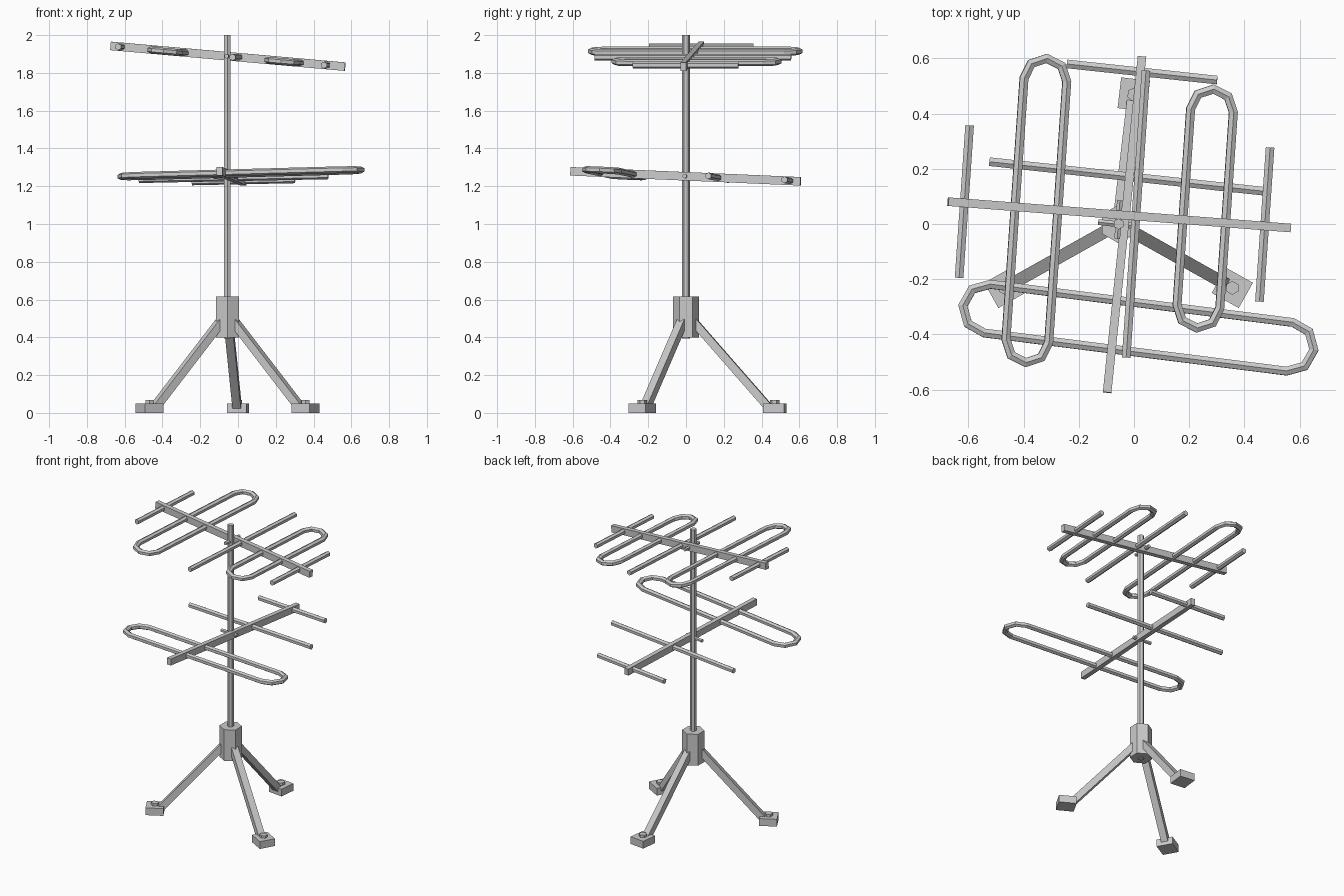
import bpy, bmesh
from math import sin, cos, pi, radians
from mathutils import Vector as V

if "Cube" in bpy.data.objects:
    bpy.data.objects.remove(bpy.data.objects["Cube"])

Z = V((0, 0, 1))
MX = -0.056  # mast x


def ngon(r, n=6):
    return [(r * sin(2 * pi * i / n), r * cos(2 * pi * i / n)) for i in range(n)]


def rect(w, h):
    return [(-w / 2, -h / 2), (w / 2, -h / 2), (w / 2, h / 2), (-w / 2, h / 2)]


def sweep(name, path, section, up=Z, closed=False):
    """Sweep a (side, up) section along a path lying in a plane, with mitred corners."""
    pts = [V(p) for p in path]
    n, m = len(pts), len(section)
    bm = bmesh.new()
    rings = []
    for i, p in enumerate(pts):
        a = (p - pts[i - 1]).normalized() if closed or i else None
        b = (pts[(i + 1) % n] - p).normalized() if closed or i < n - 1 else None
        a, b = a or b, b or a
        d = (a + b).normalized()
        side = d.cross(up).normalized()
        top = side.cross(d)
        k = 1 / d.dot(a)
        rings.append([bm.verts.new(p + side * s * k + top * t) for s, t in section])
    for i in range(n if closed else n - 1):
        r, q = rings[i], rings[(i + 1) % n]
        for j in range(m):
            bm.faces.new((r[j], r[(j + 1) % m], q[(j + 1) % m], q[j]))
    if not closed:
        bm.faces.new(rings[0])
        bm.faces.new(rings[-1])
    bmesh.ops.recalc_face_normals(bm, faces=bm.faces)
    me = bpy.data.meshes.new(name)
    bm.to_mesh(me)
    bm.free()
    ob = bpy.data.objects.new(name, me)
    bpy.context.collection.objects.link(ob)
    return ob


def rod(name, c, d, length, r=0.018):
    d = V(d).normalized() * length / 2
    return sweep(name, [V(c) - d, V(c) + d], ngon(r))


def loop(name, c, u, v, length, width):
    """Folded element: straight sides along u, half-octagon ends."""
    u, v, c = V(u).normalized(), V(v).normalized(), V(c)
    r = width / 2
    path = []
    for s in (1, -1):
        for i in range(5):
            a = -pi / 2 + i * pi / 4
            path.append(c + s * (u * (length / 2 - r + r * cos(a)) + v * r * sin(a)))
    return sweep(name, path, ngon(0.018), u.cross(v).normalized(), True)


# mast and hub
sweep("mast", [(MX, 0, 0.395), (MX, 0, 2)], ngon(0.02), V((0, 1, 0)))
sweep("tripod_hub", [(MX, 0, 0.4), (MX, 0, 0.615)], ngon(0.07), V((0, 1, 0)))

# tripod legs, feet and foot bolts
for name, ang in (("right", -29.3), ("back", 83.3), ("left", 209.3)):
    d = V((cos(radians(ang)), sin(radians(ang)), 0))
    o = V((MX, 0, 0))
    f = o + d * 0.473
    sweep(name + "_leg", [o + d * 0.035 + Z * 0.49, o + d * 0.447 + Z * 0.022], rect(0.045, 0.042))
    sweep(name + "_foot", [f, f + Z * 0.05], rect(0.105, 0.112), d)
    sweep(name + "_foot_bolt", [f + Z * 0.045, f + Z * 0.067], ngon(0.025), d)

# upper array
A, B = V((-0.674, 0.081, 1.943)), V((0.567, -0.0145, 1.833))
boom = B - A
across = V((0.069, 0.998, 0))
sweep("upper_boom", [A, B], rect(0.031, 0.045))


def up_z(x):
    return A.z + (x - A.x) * boom.z / boom.x


for name, x, y, length in (("left", -0.615, 0.081, 0.554), ("middle", 0.0075, 0.036, 1.043),
                           ("right", 0.474, -0.002, 0.56)):
    rod("upper_" + name + "_rod", (x, y, up_z(x)), across, length)
for name, x, y, length, width in (("left", -0.354, 0.049, 1.105, 0.156),
                                  ("right", 0.258, 0.056, 0.868, 0.156)):
    loop("upper_" + name + "_loop", (x, y, up_z(x)), across, boom, length, width)
rod("upper_clamp_bolt", (MX, 0.016, up_z(MX)), across, 0.14, 0.012)

# lower array
C, D = V((-0.0975, -0.611, 1.279)), V((0.029, 0.607, 1.226))
boom2 = D - C
sweep("lower_boom", [C, D], rect(0.031, 0.045))


def low_z(y):
    return C.z + (y - C.y) * boom2.z / boom2.y


loop("lower_loop", (0.016, -0.376, low_z(-0.376)), (0.992, -0.125, 0.027),
     (0.125, 0.992, -0.0435), 1.283, 0.178)
rod("lower_middle_rod", (-0.0235, 0.172, low_z(0.172)), (0.994, -0.107, 0.02), 1.007)
rod("lower_back_rod", (0.029, 0.551, low_z(0.551)), (0.994, -0.107, 0.02), 0.548)
rod("lower_clamp_bolt", (-0.065, 0, low_z(0)), (0.994, -0.107, 0.02), 0.13, 0.012)
